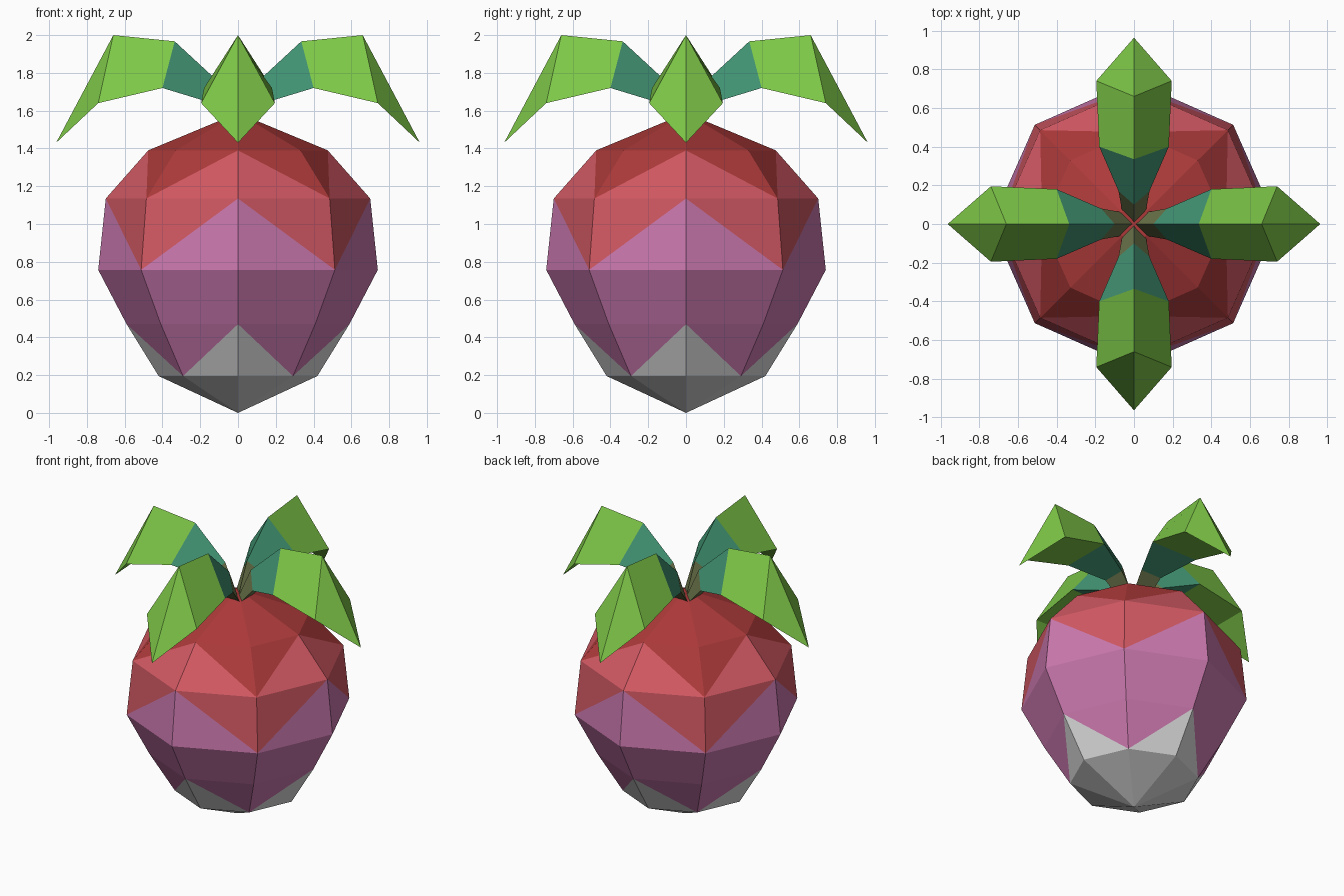
import bpy, bmesh, math

if "Cube" in bpy.data.objects:
    bpy.data.objects.remove(bpy.data.objects["Cube"])


def material(name, rgb):
    m = bpy.data.materials.new(name)
    m.diffuse_color = (*rgb, 1)
    m.use_nodes = True
    m.node_tree.nodes["Principled BSDF"].inputs["Base Color"].default_value = m.diffuse_color
    return m


dark_red = material("dark red", (0.42, 0.042, 0.042))
red = material("coral red", (0.65, 0.10, 0.125))
purple = material("pink purple", (0.60, 0.19, 0.43))
pale = material("pale grey", (0.70, 0.70, 0.70))
olive = material("olive stem", (0.15, 0.18, 0.07))
teal = material("teal green", (0.055, 0.30, 0.175))
green = material("leaf green", (0.21, 0.58, 0.065))


def finish(bm, name, mats):
    bmesh.ops.recalc_face_normals(bm, faces=bm.faces)
    me = bpy.data.meshes.new(name)
    bm.to_mesh(me)
    bm.free()
    for m in mats:
        me.materials.append(m)
    ob = bpy.data.objects.new(name, me)
    bpy.context.collection.objects.link(ob)
    return ob


# Root bulb: eight-sided rings, each quad split so the colours meet in zigzags
def make_bulb():
    bm = bmesh.new()
    profile = [(0.09, 1.55), (0.475, 1.39), (0.70, 1.135),
               (0.74, 0.757), (0.59, 0.47), (0.42, 0.195)]
    band_colour = [(0, 0), (0, 1), (1, 2), (2, 2), (2, 3)]  # upper, lower half
    rings = []
    for r, z in profile:
        ring = []
        for k in range(8):
            a = k * math.pi / 4
            s = r * (0.98 if k % 2 else 1.0)
            ring.append(bm.verts.new((s * math.cos(a), s * math.sin(a), z)))
        rings.append(ring)

    def face(vs, mat):
        bm.faces.new(vs).material_index = mat

    for up, low, (cu, cl) in zip(rings, rings[1:], band_colour):
        for k in range(8):
            n = (k + 1) % 8
            a, d = (n, k) if k % 2 else (k, n)   # a on an axis, d on a diagonal
            face((up[a], up[d], low[d]), cu)
            face((up[a], low[d], low[a]), cl)
    tip = bm.verts.new((0, 0, 0))
    for k in range(8):
        face((rings[-1][k], rings[-1][(k + 1) % 8], tip), 3)
    face(rings[0], 0)
    finish(bm, "root_bulb", [dark_red, red, purple, pale])


# Leaf: ridged triangular sections bending outwards to a drooping tip
def make_leaf(index):
    bm = bmesh.new()
    # ridge x, ridge z, edge x, edge half width, edge z
    sections = [(0.0, 1.53, 0.06, 0.06, 1.53),
                (0.10, 1.75, 0.17, 0.08, 1.65),
                (0.335, 1.967, 0.40, 0.18, 1.72),
                (0.66, 2.0, 0.74, 0.195, 1.64)]
    rows = []
    for rx, rz, ex, ew, ez in sections:
        rows.append([bm.verts.new(p) for p in
                     ((rx, 0, rz), (ex, ew, ez), (ex, -ew, ez))])
    for i, (p, q) in enumerate(zip(rows, rows[1:])):
        for j in range(3):
            n = (j + 1) % 3
            bm.faces.new((p[j], p[n], q[n], q[j])).material_index = i
    tip = bm.verts.new((0.963, 0, 1.43))
    for j in range(3):
        bm.faces.new((rows[-1][j], rows[-1][(j + 1) % 3], tip)).material_index = 2
    bm.faces.new(rows[0])
    ob = finish(bm, f"leaf_{index + 1}", [olive, teal, green])
    ob.rotation_euler.z = index * math.pi / 2


make_bulb()
for i in range(4):
    make_leaf(i)
